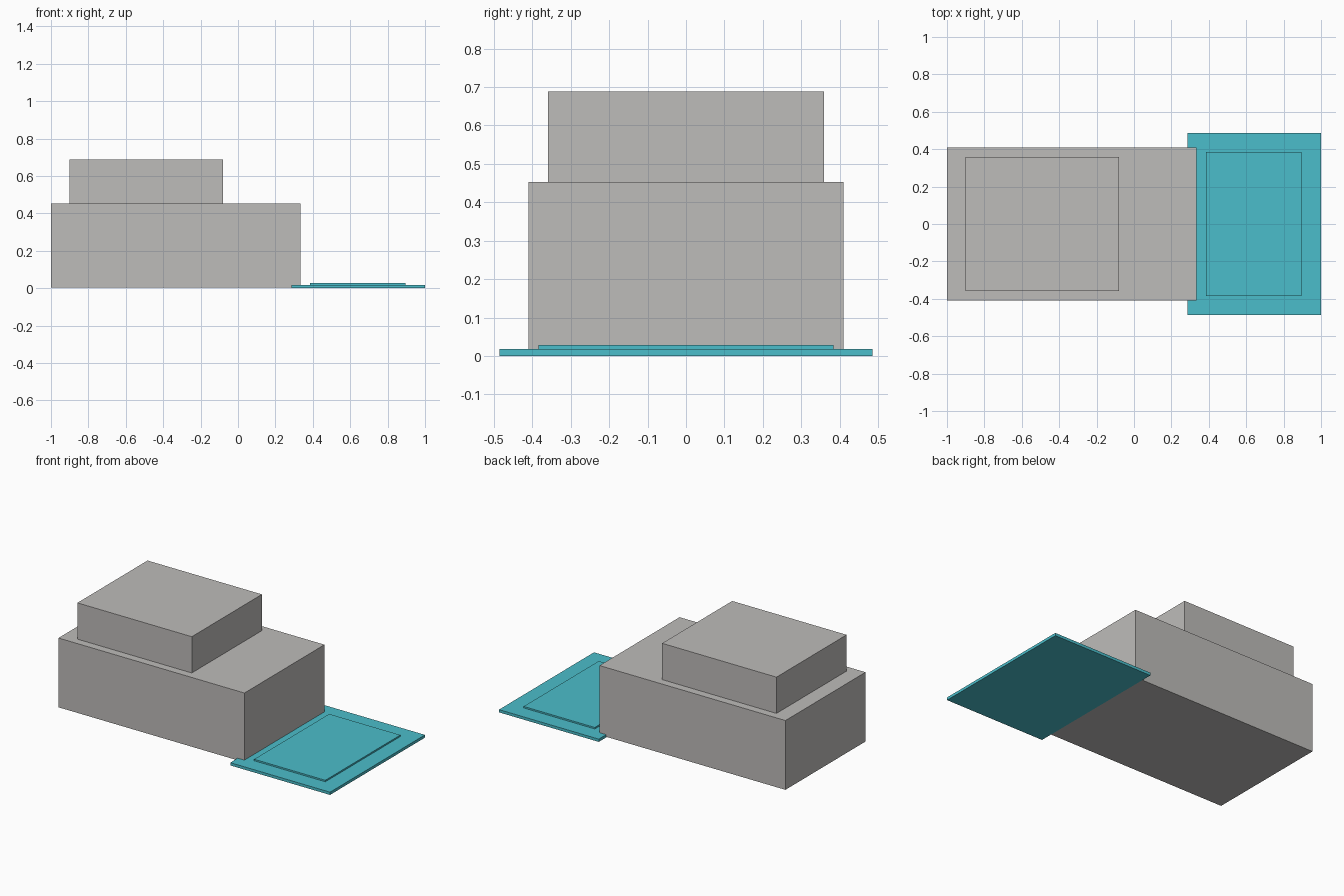
import bpy

default = bpy.data.objects.get("Cube")
if default:
    bpy.data.objects.remove(default, do_unlink=True)


def make_material(name, rgb):
    mat = bpy.data.materials.new(name)
    mat.use_nodes = True
    color = (*rgb, 1.0)
    mat.diffuse_color = color
    mat.node_tree.nodes["Principled BSDF"].inputs["Base Color"].default_value = color
    return mat


def block(name, x_range, half_depth, z_range, mat):
    """Box centred on y = 0, spanning the given x and z ranges."""
    (x0, x1), (z0, z1) = x_range, z_range
    bpy.ops.mesh.primitive_cube_add(size=1, location=((x0 + x1) / 2, 0, (z0 + z1) / 2))
    obj = bpy.context.object
    obj.name = name
    obj.scale = (x1 - x0, 2 * half_depth, z1 - z0)
    bpy.ops.object.transform_apply(location=False, rotation=False, scale=True)
    obj.data.materials.append(mat)
    return obj


gray = make_material("warm gray", (0.515, 0.503, 0.491))
teal = make_material("teal", (0.071, 0.515, 0.597))

# Stepped building
block("main_block", (-1.0, 0.333), 0.41, (0.004, 0.453), gray)
block("upper_block", (-0.9, -0.08), 0.359, (0.453, 0.688), gray)

# Flat terrace with a raised panel, tucked under the end of the building
block("terrace_slab", (0.285, 1.0), 0.486, (0.0, 0.018), teal)
block("terrace_panel", (0.385, 0.895), 0.384, (0.008, 0.028), teal)
